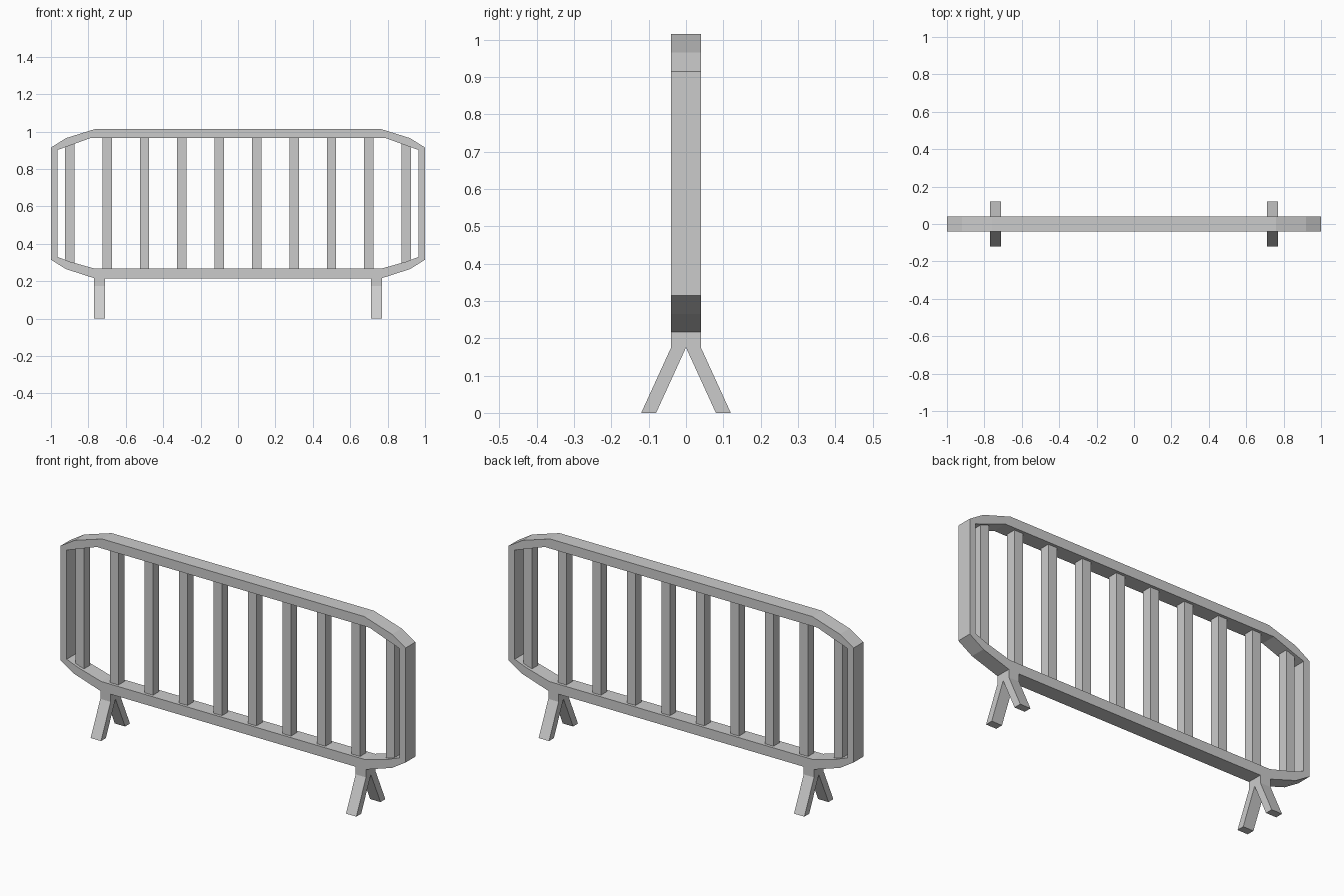
import bpy, bmesh

if "Cube" in bpy.data.objects:
    bpy.data.objects.remove(bpy.data.objects["Cube"])


def make_object(name, bm):
    bmesh.ops.recalc_face_normals(bm, faces=bm.faces)
    mesh = bpy.data.meshes.new(name)
    bm.to_mesh(mesh)
    bm.free()
    ob = bpy.data.objects.new(name, mesh)
    bpy.context.collection.objects.link(ob)
    return ob


def mirrored_loop(half):
    # right half listed bottom to top, then its mirror top to bottom
    return half + [(-x, z) for x, z in reversed(half)]


# Rail frame: closed loop swept between outer and inner outlines
outer = mirrored_loop([(0.765, 0.215), (0.92, 0.265), (1.0, 0.315),
                       (1.0, 0.915), (0.92, 0.965), (0.76, 1.015)])
inner = mirrored_loop([(0.765, 0.267), (0.90, 0.305), (0.965, 0.33),
                       (0.965, 0.902), (0.90, 0.925), (0.79, 0.965)])
bm = bmesh.new()
rings = [[bm.verts.new((x, y, z)) for x, z in pts]
         for pts, y in ((outer, -0.04), (outer, 0.04), (inner, 0.04), (inner, -0.04))]
n = len(outer)
for r in range(4):
    a, b = rings[r], rings[(r + 1) % 4]
    for i in range(n):
        j = (i + 1) % n
        bm.faces.new((a[i], a[j], b[j], b[i]))
make_object("rail_frame", bm)

# Upright bars, shorter at the sloping ends
for k in range(10):
    x = -0.9 + 0.2 * k
    end = k in (0, 9)
    z0, z1 = (0.28, 0.945) if end else (0.25, 0.98)
    bm = bmesh.new()
    bmesh.ops.create_cube(bm, size=1)
    for v in bm.verts:
        v.co = (x + v.co.x * 0.05, v.co.y * 0.05, (z0 + z1) / 2 + v.co.z * (z1 - z0))
    make_object(f"upright_bar_{k + 1}", bm)

# Forked feet: inverted Y profile extruded along x
half = [(0.0, 0.175), (0.08, 0.0), (0.12, 0.0), (0.04, 0.175), (0.04, 0.217)]
profile = half + [(-y, z) for y, z in reversed(half[1:])]
for side, cx in (("left", -0.74), ("right", 0.74)):
    bm = bmesh.new()
    face = bm.faces.new([bm.verts.new((cx - 0.03, y, z)) for y, z in profile])
    ext = bmesh.ops.extrude_face_region(bm, geom=[face], use_keep_orig=True)
    verts = [g for g in ext["geom"] if isinstance(g, bmesh.types.BMVert)]
    bmesh.ops.translate(bm, verts=verts, vec=(0.06, 0, 0))
    make_object(f"forked_foot_{side}", bm)
